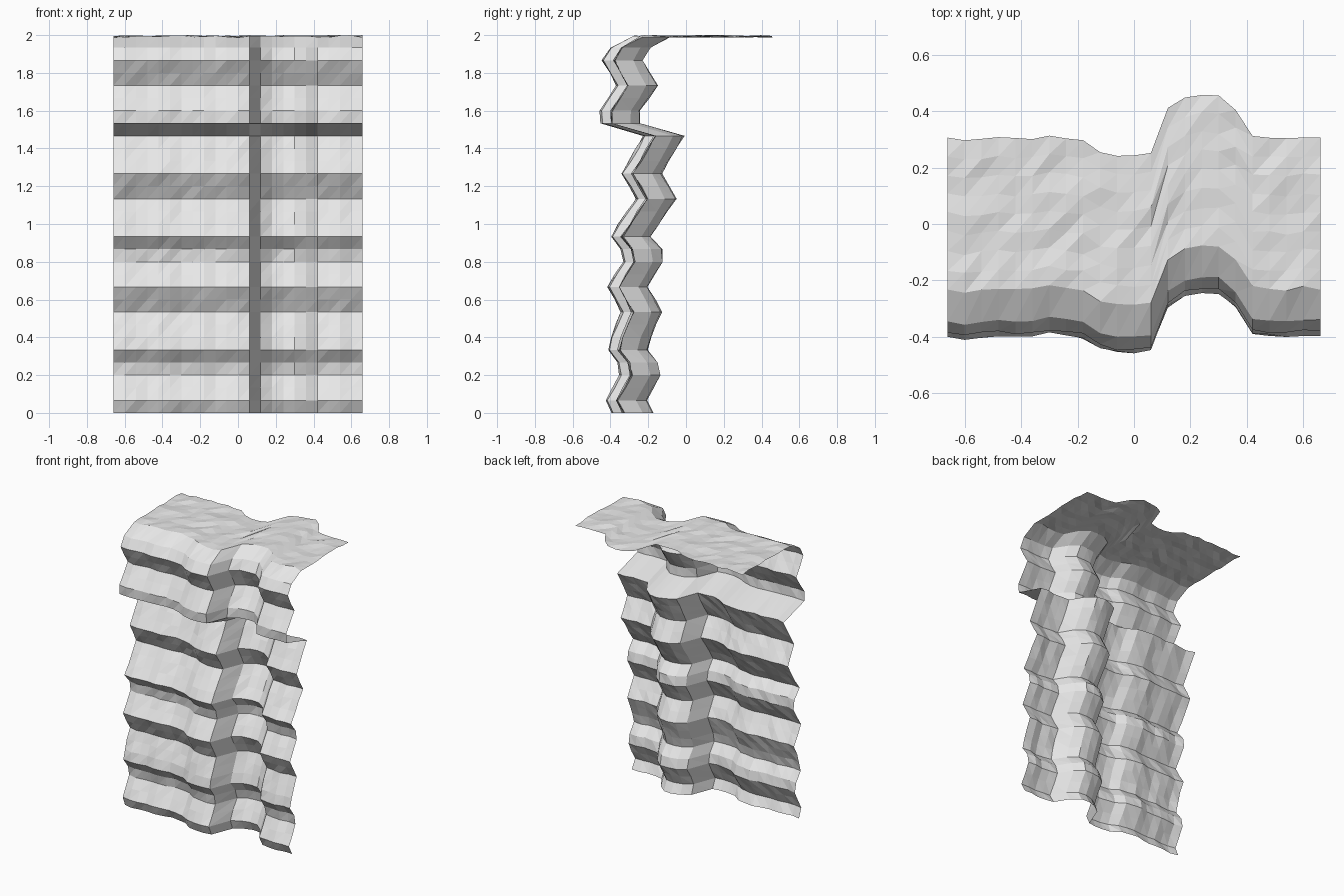
import bpy, random
from mathutils import Vector

random.seed(4)
if "Cube" in bpy.data.objects:
    bpy.data.objects.remove(bpy.data.objects["Cube"], do_unlink=True)

# Stone material
stone = bpy.data.materials.new("pale grey stone")
stone.use_nodes = True
grey = (0.8, 0.8, 0.8, 1)
stone.diffuse_color = grey
stone.node_tree.nodes["Principled BSDF"].inputs["Base Color"].default_value = grey

# Depth of the cliff along its width, in equal columns (thousandths)
plan = [0, -12, -5, 0, -5, 0, 10, 2, -8, -47, -60, -60, -50,
        103, 143, 155, 150, 100, 5, 0, -5, 3, 0]
# Zigzag wall profile: row number, depth (thousandths)
profile = [(0, -332), (1, -365), (3, -290), (4, -302), (5, -355), (6, -340),
           (8, -282), (10, -355), (12, -275), (13, -285), (14, -340),
           (17, -208), (19, -282), (22, -165), (23, -395), (24, -395),
           (26, -308), (28, -383), (29, -340), (30, -228)]
ROWS, LEDGE = 30, 8
step = 2 / ROWS


def depth_at(row):
    for (r0, d0), (r1, d1) in zip(profile, profile[1:]):
        if r0 <= row <= r1:
            return (d0 + (d1 - d0) * (row - r0) / (r1 - r0)) / 1000


# Swept rows: wall going up, then the ledge going back
path = [(depth_at(r), r * step) for r in range(ROWS + 1)]
edge = path[-1][0]
path += [(edge + step * i, 2) for i in range(1, LEDGE + 1)]

cols = len(plan)
verts = []
for r, (y, z) in enumerate(path):
    for c, offset in enumerate(plan):
        rough = random.uniform(-0.005, 0.005)
        sink = random.uniform(0, 0.014) if r >= ROWS else 0
        verts.append(Vector((-0.66 + 0.06 * c, y + offset / 1000 + rough, z - sink)))

# Triangulated sheet
faces = []
for r in range(len(path) - 1):
    for c in range(cols - 1):
        a = r * cols + c
        b, d = a + 1, a + cols
        faces += [(a, b, d + 1), (a, d + 1, d)]

mesh = bpy.data.meshes.new("cliff_wall")
mesh.from_pydata(verts, [], faces)
mesh.materials.append(stone)
mesh.update()
cliff = bpy.data.objects.new("cliff_wall", mesh)
bpy.context.collection.objects.link(cliff)
